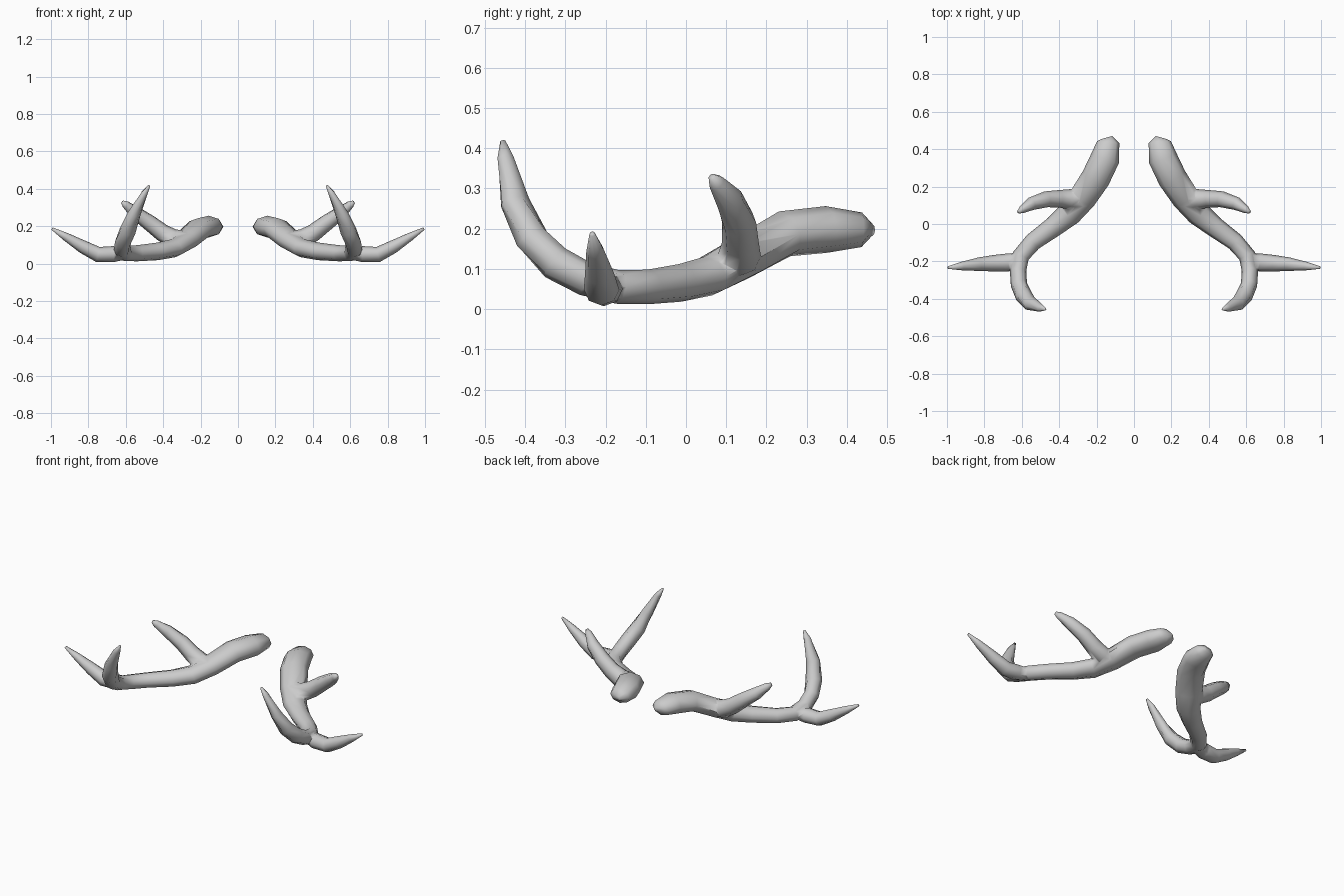
import bpy, bmesh, math
from mathutils import Vector

if "Cube" in bpy.data.objects:
    bpy.data.objects.remove(bpy.data.objects["Cube"])

SIDES = 8


def tube(name, pts):
    """Sweep an 8-sided ellipse along points (x, y, z, half_width, half_height)."""
    bm = bmesh.new()
    pos = [Vector(p[:3]) for p in pts]
    rings = []
    for i, p in enumerate(pts):
        t = (pos[min(i + 1, len(pos) - 1)] - pos[max(i - 1, 0)]).normalized()
        side = t.cross(Vector((0, 0, 1))).normalized()
        up = side.cross(t)
        ring = []
        for k in range(SIDES):
            a = 2 * math.pi * k / SIDES
            ring.append(bm.verts.new(pos[i] + side * math.cos(a) * p[3] + up * math.sin(a) * p[4]))
        rings.append(ring)
    for a, b in zip(rings, rings[1:]):
        for k in range(SIDES):
            n = (k + 1) % SIDES
            bm.faces.new((a[k], a[n], b[n], b[k]))
    bm.faces.new(rings[0])
    bm.faces.new(rings[-1])
    bmesh.ops.recalc_face_normals(bm, faces=bm.faces)
    me = bpy.data.meshes.new(name)
    bm.to_mesh(me)
    bm.free()
    ob = bpy.data.objects.new(name, me)
    bpy.context.collection.objects.link(ob)
    return ob


# main beam, from the blunt base round to the upturned front tip
beam = tube("antlers", [
    (.145, .462, .196, .030, .015), (.138, .437, .197, .060, .043),
    (.155, .350, .198, .078, .058), (.205, .245, .187, .078, .058),
    (.275, .140, .128, .074, .055), (.345, .055, .082, .066, .050),
    (.430, -.015, .065, .055, .047), (.540, -.095, .055, .048, .043),
    (.605, -.170, .055, .046, .042), (.620, -.250, .075, .044, .042),
    (.615, -.325, .115, .044, .044), (.590, -.383, .175, .046, .042),
    (.555, -.425, .265, .040, .032), (.500, -.448, .375, .022, .018),
    (.474, -.455, .417, .007, .006)])

# rear tine, flared where it leaves the beam
rear_tine = tube("rear_tine", [
    (.270, .135, .125, .060, .050), (.345, .132, .132, .054, .052),
    (.405, .135, .165, .046, .047), (.470, .132, .215, .043, .043),
    (.550, .108, .272, .035, .036), (.600, .076, .314, .020, .022),
    (.618, .064, .328, .009, .010)])

# outer tine
outer_tine = tube("outer_tine", [
    (.600, -.190, .056, .036, .034), (.670, -.205, .050, .048, .043),
    (.750, -.210, .049, .044, .041), (.830, -.215, .090, .036, .035),
    (.920, -.225, .143, .023, .022), (.994, -.233, .187, .007, .007)])

# fuse the tines into the beam
bpy.context.view_layer.objects.active = beam
for tine in (rear_tine, outer_tine):
    mod = beam.modifiers.new("fuse", 'BOOLEAN')
    mod.operation = 'UNION'
    mod.solver = 'EXACT'
    mod.object = tine
    bpy.ops.object.modifier_apply(modifier=mod.name)
    bpy.data.objects.remove(tine)

# smooth shading and the mirrored second antler
for poly in beam.data.polygons:
    poly.use_smooth = True
mirror = beam.modifiers.new("mirror", 'MIRROR')
mirror.use_axis[0] = True
